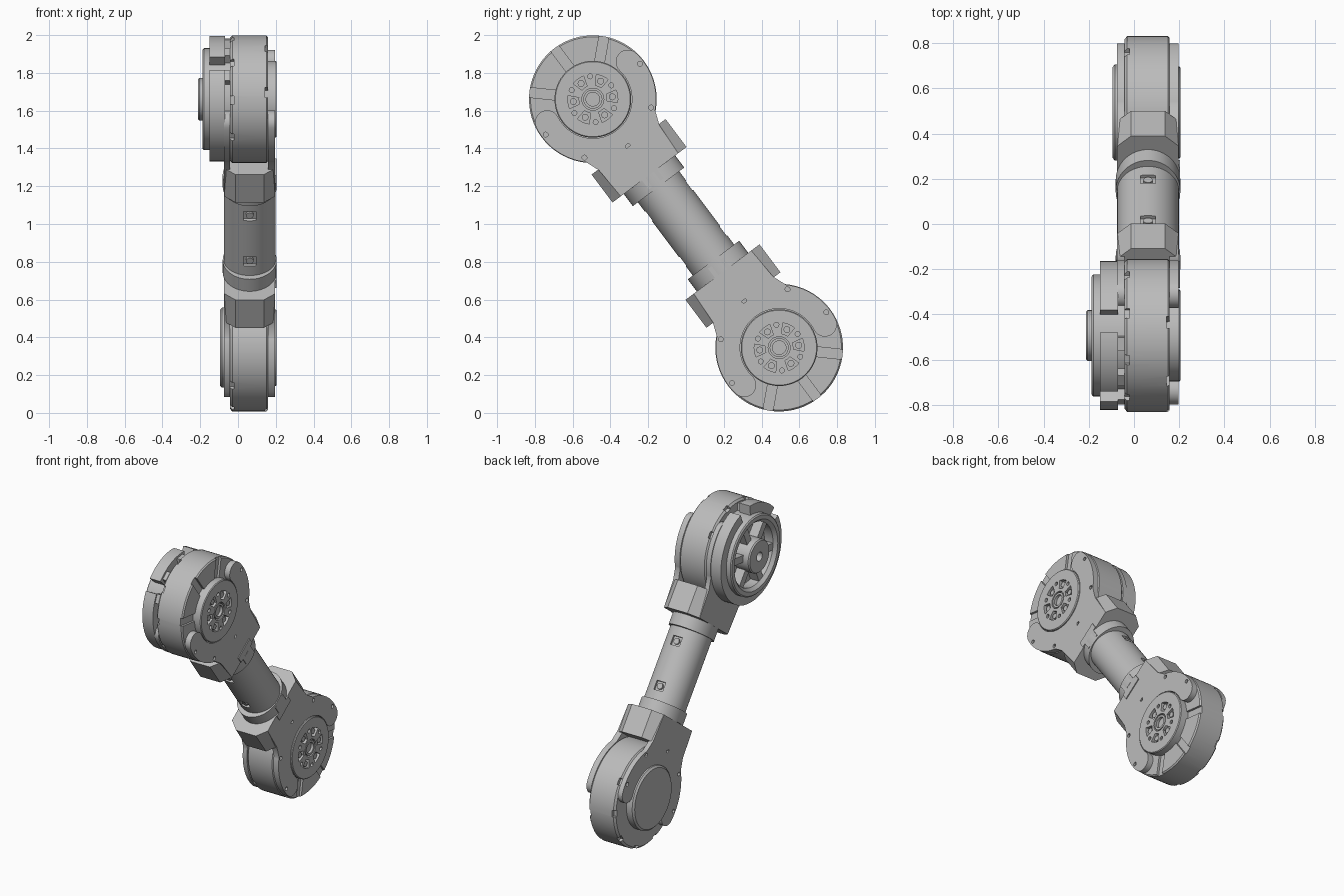
import bpy, bmesh
from math import sin, cos, radians, pi
from mathutils import Matrix

if "Cube" in bpy.data.objects:
    bpy.data.objects.remove(bpy.data.objects["Cube"])

grey = bpy.data.materials.new("satin_grey")
grey.use_nodes = True
grey.diffuse_color = (0.5, 0.5, 0.5, 1)
grey.node_tree.nodes["Principled BSDF"].inputs["Base Color"].default_value = (0.5, 0.5, 0.5, 1)

# The arm is laid out upright, then leaned towards the front
LEAN = Matrix.Translation((0, 0, 1.003)) @ Matrix.Rotation(radians(36.87), 4, 'X')
CX = 0.062          # sideways centre of the link


def joint(end):
    """Frame of a joint: its local -z points along the link."""
    m = LEAN @ Matrix.Translation((0, 0, end * 0.822))
    return m if end > 0 else m @ Matrix.Rotation(pi, 4, 'X')


def arc(r, a, b, n=24, c=(0, 0)):
    return [(c[0] + r * cos(radians(a + (b - a) * i / n)),
             c[1] + r * sin(radians(a + (b - a) * i / n))) for i in range(n + 1)]


def circle(r, c=(0, 0), n=24):
    return arc(r, 0, 360, n, c)[:-1]


def add_prism(bm, pts, lo, hi, axis):
    def at(p, d):
        return {'x': (d, p[0], p[1]), 'y': (p[0], d, p[1]), 'z': (p[0], p[1], d)}[axis]
    a = [bm.verts.new(at(p, lo)) for p in pts]
    b = [bm.verts.new(at(p, hi)) for p in pts]
    bm.faces.new(a)
    bm.faces.new(b)
    for i in range(len(pts)):
        j = (i + 1) % len(pts)
        bm.faces.new((a[i], a[j], b[j], b[i]))


def finish(name, bm, mat):
    bmesh.ops.recalc_face_normals(bm, faces=bm.faces)
    me = bpy.data.meshes.new(name)
    bm.to_mesh(me)
    bm.free()
    me.transform(mat)
    me.materials.append(grey)
    ob = bpy.data.objects.new(name, me)
    bpy.context.collection.objects.link(ob)
    return ob


def prisms(name, shapes, mat):
    bm = bmesh.new()
    for pts, lo, hi, axis in shapes:
        add_prism(bm, pts, lo, hi, axis)
    return finish(name, bm, mat)


def lathe(name, profile, mat, closed=False):
    """Spin (x, radius) points around the joint axis."""
    bm = bmesh.new()
    vs = [bm.verts.new((x, 0, r)) for x, r in profile]
    es = [bm.edges.new(p) for p in zip(vs, vs[1:])]
    if closed:
        es.append(bm.edges.new((vs[-1], vs[0])))
    bmesh.ops.spin(bm, geom=vs + es, cent=(0, 0, 0), axis=(1, 0, 0),
                   angle=2 * pi, steps=72, use_merge=True)
    bmesh.ops.remove_doubles(bm, verts=bm.verts, dist=1e-5)
    return finish(name, bm, mat)


def select_only(ob):
    bpy.ops.object.select_all(action='DESELECT')
    ob.select_set(True)
    bpy.context.view_layer.objects.active = ob


def cut(ob, shapes, mat):
    cutter = prisms("cutter", shapes, mat)
    cutter.hide_render = True
    mod = ob.modifiers.new("cut", 'BOOLEAN')
    mod.operation, mod.solver, mod.object = 'DIFFERENCE', 'EXACT', cutter
    select_only(ob)
    bpy.ops.object.modifier_apply(modifier=mod.name)
    bpy.data.objects.remove(cutter)


def bar(angle, r0, r1, w):
    """Rectangle running outward at an angle."""
    c, s = cos(radians(angle)), sin(radians(angle))
    return [(c * r - s * t, s * r + c * t)
            for r, t in ((r0, -w), (r1, -w), (r1, w), (r0, w))]


def ring_sector(r0, r1, a, b):
    return arc(r1, a, b, 40) + arc(r0, b, a, 40)


def polar(r, a):
    return (r * cos(radians(a)), r * sin(radians(a)))


def octagon(hx, hy, cx, cy):
    return [(CX + x, y) for x, y in (
        (hx, -hy + cy), (hx, hy - cy), (hx - cx, hy), (cx - hx, hy),
        (-hx, hy - cy), (-hx, cy - hy), (cx - hx, -hy), (hx - cx, -hy))]


# Fork plate outline: neck, outer arcs, rounded lobes, open round seat
FORK = (arc(0.335, -47, 10) + arc(0.064, 10, 190, 14, polar(0.271, 10))
        + arc(0.207, 10, -190, 48) + arc(0.064, -10, 170, 14, polar(0.271, 170))
        + arc(0.335, 170, 227) + [(-0.2, -0.32), (-0.19, -0.5), (0.19, -0.5), (0.2, -0.32)])
BOLTS = [circle(0.013, polar(0.312, a), 12) for a in range(0, -181, -45)]

for end, side in ((1, "upper"), (-1, "lower")):
    M = joint(end)
    # Motor drum with radial grooves and rim notches
    drum = lathe(side + "_motor_drum", [(-0.042, 0), (-0.042, 0.325), (-0.03, 0.338),
                 (0.15, 0.338), (0.158, 0.33), (0.158, 0)], M)
    grooves = [(bar(a, 0.2, 0.4, 0.026), 0.143, 0.2, 'x') for a in (43, 90, 137)]
    notches = [(bar(a, 0.315, 0.4, 0.022), -0.1, -0.02, 'x') for a in range(0, 181, 36)]
    cut(drum, grooves + notches, M)

    # Fork plates on both faces
    for label, lo, hi in (("left", 0.158, 0.197), ("right", -0.075, -0.043)):
        fork = prisms(f"{side}_{label}_fork_plate", [(FORK, lo, hi, 'x')], M)
        face = hi if label == "left" else lo
        cut(fork, [(b, face - 0.015, face + 0.015, 'x') for b in BOLTS], M)

    # Output flange with pockets, screw holes and a bored centre
    flange = lathe(side + "_output_flange", [(0.15, 0), (0.15, 0.203), (0.2, 0.203),
                   (0.205, 0.198), (0.205, 0)], M)
    pockets, bosses = [], []
    for k in range(6):
        a = 30 + 60 * k
        pockets.append((arc(0.132, a - 15, a + 15, 8) + arc(0.075, a + 13, a - 13, 6),
                        0.18, 0.23, 'x'))
        pockets.append((circle(0.013, polar(0.122, a + 30), 12), 0.185, 0.23, 'x'))
        bosses.append((circle(0.018, polar(0.104, a), 14), 0.178, 0.197, 'x'))
    pockets.append((circle(0.058, n=36), 0.185, 0.23, 'x'))
    cut(flange, pockets, M)
    prisms(side + "_flange_screws", bosses, M)
    lathe(side + "_flange_bore", [(0.18, 0.036), (0.203, 0.036), (0.203, 0.05),
          (0.18, 0.05)], M, True)

    # Saddle block joining the fork to the tube
    prisms(side + "_saddle_block", [(octagon(0.135, 0.245, 0.06, 0.055), -0.5, -0.315, 'z')], M)
    # Clamp collar and its locking tab
    n = 64
    oval = [(CX + 0.143 * cos(2 * pi * i / n), 0.17 * sin(2 * pi * i / n)) for i in range(n)]
    prisms(side + "_clamp_collar", [(oval, -0.58, -0.5, 'z')], M)
    tab = [(-0.075, -0.45), (-0.075, -0.5), (-0.05, -0.5), (-0.05, -0.56),
           (0.05, -0.56), (0.05, -0.5), (0.075, -0.5), (0.075, -0.45)]
    prisms(side + "_locking_tab", [(tab, 0.19, 0.203, 'x')], M)

# Connecting tube with two screw windows on each side
tube = prisms("link_tube", [(circle(0.137, (CX, 0), 64), -0.34, 0.34, 'z')], LEAN)
windows, screws = [], []
for z in (-0.15, 0.15):
    square = [(CX + x, z + t) for x, t in ((-0.033, -0.03), (0.033, -0.03), (0.033, 0.03), (-0.033, 0.03))]
    for s in (-1, 1):
        windows.append((square, s * 0.118, s * 0.16, 'y'))
        screws.append((circle(0.02, (CX, z), 20), s * 0.11, s * 0.132, 'y'))
cut(tube, windows, LEAN)
prisms("tube_screws", screws, LEAN)

# Upper joint: spoked wheel, hub and outer guard on the right face
M = joint(1)
lathe("wheel_rim", [(-0.042, 0.215), (-0.165, 0.215), (-0.187, 0.235), (-0.187, 0.262),
      (-0.18, 0.27), (-0.042, 0.27)], M, True)
lathe("wheel_back", [(-0.042, 0), (-0.042, 0.22), (-0.1, 0.22), (-0.1, 0)], M)
lathe("wheel_hub", [(-0.09, 0.03), (-0.213, 0.03), (-0.213, 0.105), (-0.205, 0.112),
      (-0.09, 0.112)], M, True)
prisms("wheel_spokes", [(bar(30 + 60 * k, 0.1, 0.225, 0.024), -0.165, -0.09, 'x')
                        for k in range(6)], M)
prisms("wheel_guard", [(ring_sector(0.265, 0.33, 115, 393), -0.15, -0.07, 'x')], M)
prisms("stop_block", [(ring_sector(0.265, 0.335, 51, 101), -0.15, -0.07, 'x')], M)
prisms("guard_standoffs", [(bar(a, 0.27, 0.32, 0.03), -0.08, -0.04, 'x')
                           for a in (60, 92, 120)], M)

# Lower joint: plain cover on the right face
lathe("lower_motor_cover", [(-0.04, 0), (-0.04, 0.212), (-0.085, 0.212), (-0.096, 0.2),
      (-0.096, 0)], joint(-1))

# Smooth round walls, keep edges crisp
bpy.ops.object.select_all(action='DESELECT')
for ob in bpy.context.collection.objects:
    if ob.type == 'MESH' and grey.name in ob.data.materials:
        ob.select_set(True)
        bpy.context.view_layer.objects.active = ob
bpy.ops.object.shade_smooth_by_angle(angle=radians(30))
